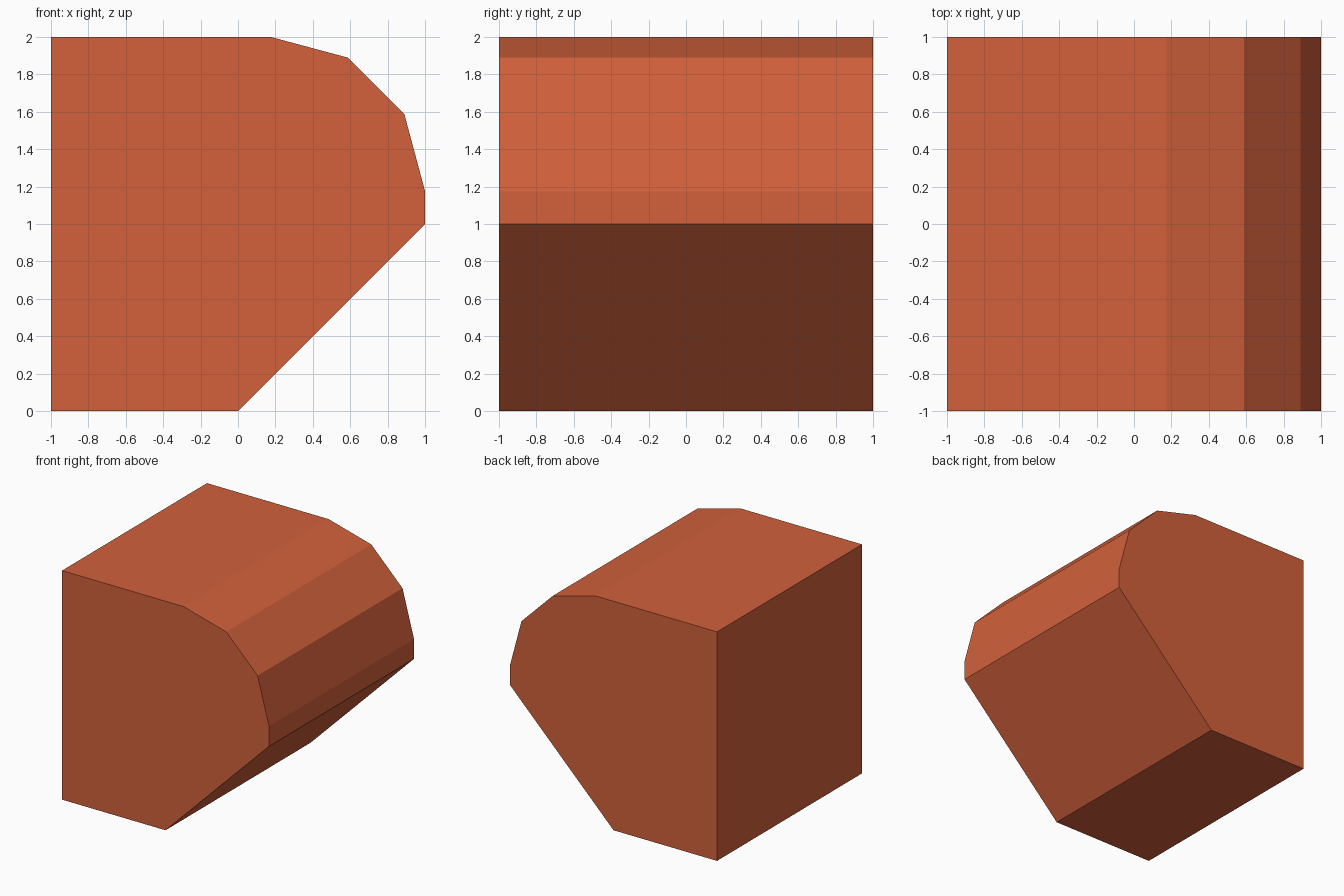
import bpy, bmesh, math

if "Cube" in bpy.data.objects:
    bpy.data.objects.remove(bpy.data.objects["Cube"])

# Single flat terracotta colour
mat = bpy.data.materials.new("terracotta")
mat.diffuse_color = (0.644, 0.119, 0.0437, 1.0)
mat.use_nodes = True
mat.node_tree.nodes["Principled BSDF"].inputs["Base Color"].default_value = mat.diffuse_color

# Side profile (x, z): sloped underside, rounded upper corner in three facets
R = 0.825
profile = [(-1, 0), (0, 0), (1, 1)]
for i in range(4):
    a = math.radians(30 * i)
    profile.append((1 - R + R * math.cos(a), 2 - R + R * math.sin(a)))
profile.append((-1, 2))

# Extrude the profile from front to back
bm = bmesh.new()
face = bm.faces.new([bm.verts.new((x, -1, z)) for x, z in profile])
ext = bmesh.ops.extrude_face_region(bm, geom=[face], use_keep_orig=True)
verts = [g for g in ext["geom"] if isinstance(g, bmesh.types.BMVert)]
bmesh.ops.translate(bm, verts=verts, vec=(0, 2, 0))
bmesh.ops.recalc_face_normals(bm, faces=bm.faces)

mesh = bpy.data.meshes.new("rounded_block")
bm.to_mesh(mesh)
bm.free()
mesh.materials.append(mat)
block = bpy.data.objects.new("rounded_block", mesh)
bpy.context.collection.objects.link(block)
